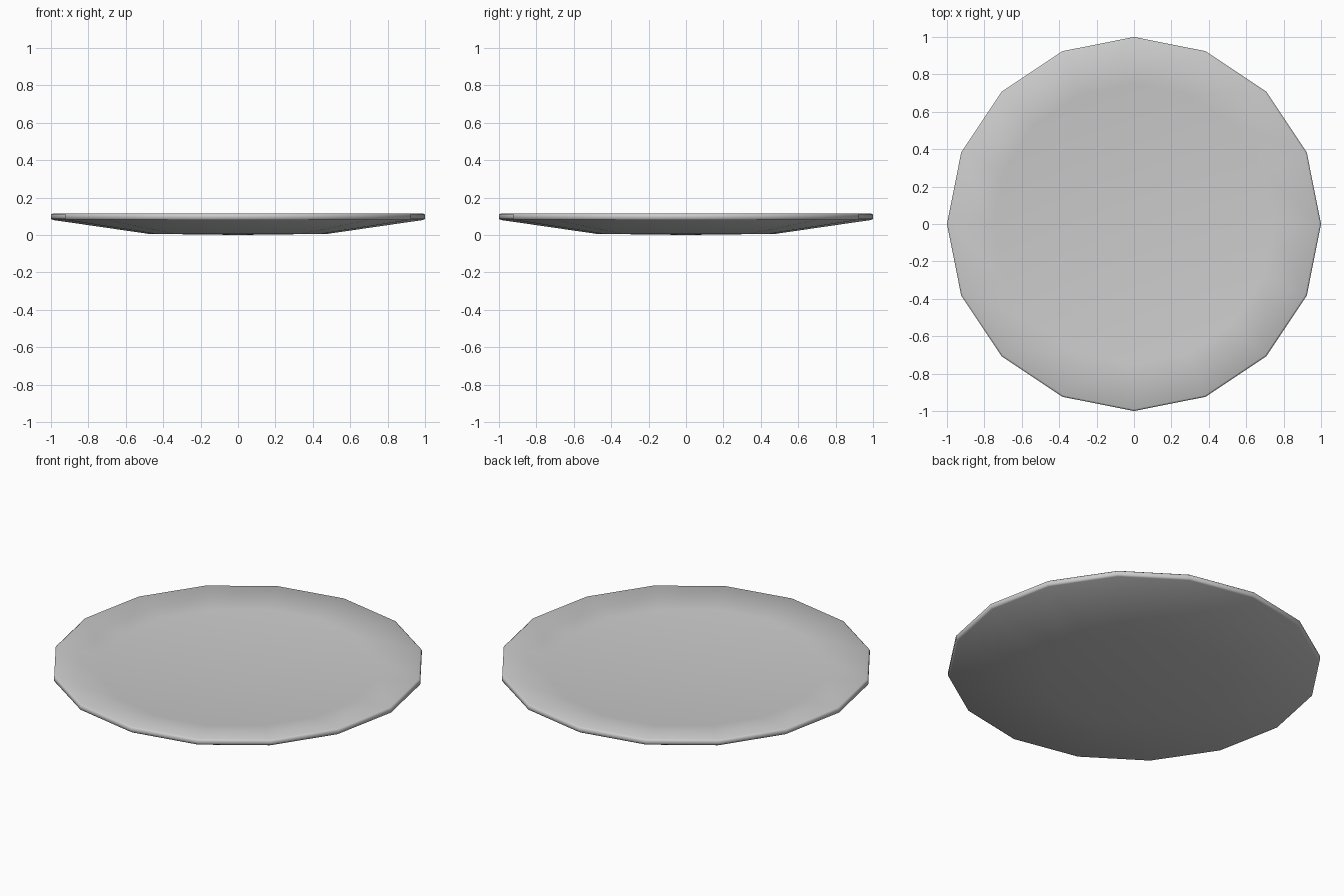
import bpy, bmesh, math

if "Cube" in bpy.data.objects:
    bpy.data.objects.remove(bpy.data.objects["Cube"])

SIDES = 16
# Radius / height profile, from underside centre round the rim to upper centre
PROFILE = [(0, 0.0), (0.48, 0.006), (0.99, 0.08), (1.0, 0.086),
           (1.0, 0.108), (0.99, 0.115), (0.75, 0.085), (0, 0.075)]


def lathe(name, profile, sides):
    bm = bmesh.new()
    rings = []
    for r, z in profile:
        if r == 0:
            rings.append([bm.verts.new((0, 0, z))] * sides)
        else:
            rings.append([bm.verts.new((r * math.cos(2 * math.pi * i / sides),
                                        r * math.sin(2 * math.pi * i / sides), z))
                          for i in range(sides)])
    for a, b in zip(rings, rings[1:]):
        for i in range(sides):
            j = (i + 1) % sides
            corners = list(dict.fromkeys([a[i], a[j], b[j], b[i]]))
            bm.faces.new(corners).smooth = True
    bmesh.ops.recalc_face_normals(bm, faces=bm.faces)
    mesh = bpy.data.meshes.new(name)
    bm.to_mesh(mesh)
    bm.free()
    obj = bpy.data.objects.new(name, mesh)
    bpy.context.collection.objects.link(obj)
    return obj


# Shallow sixteen-sided dish, smooth shaded
lathe("plate", PROFILE, SIDES)
